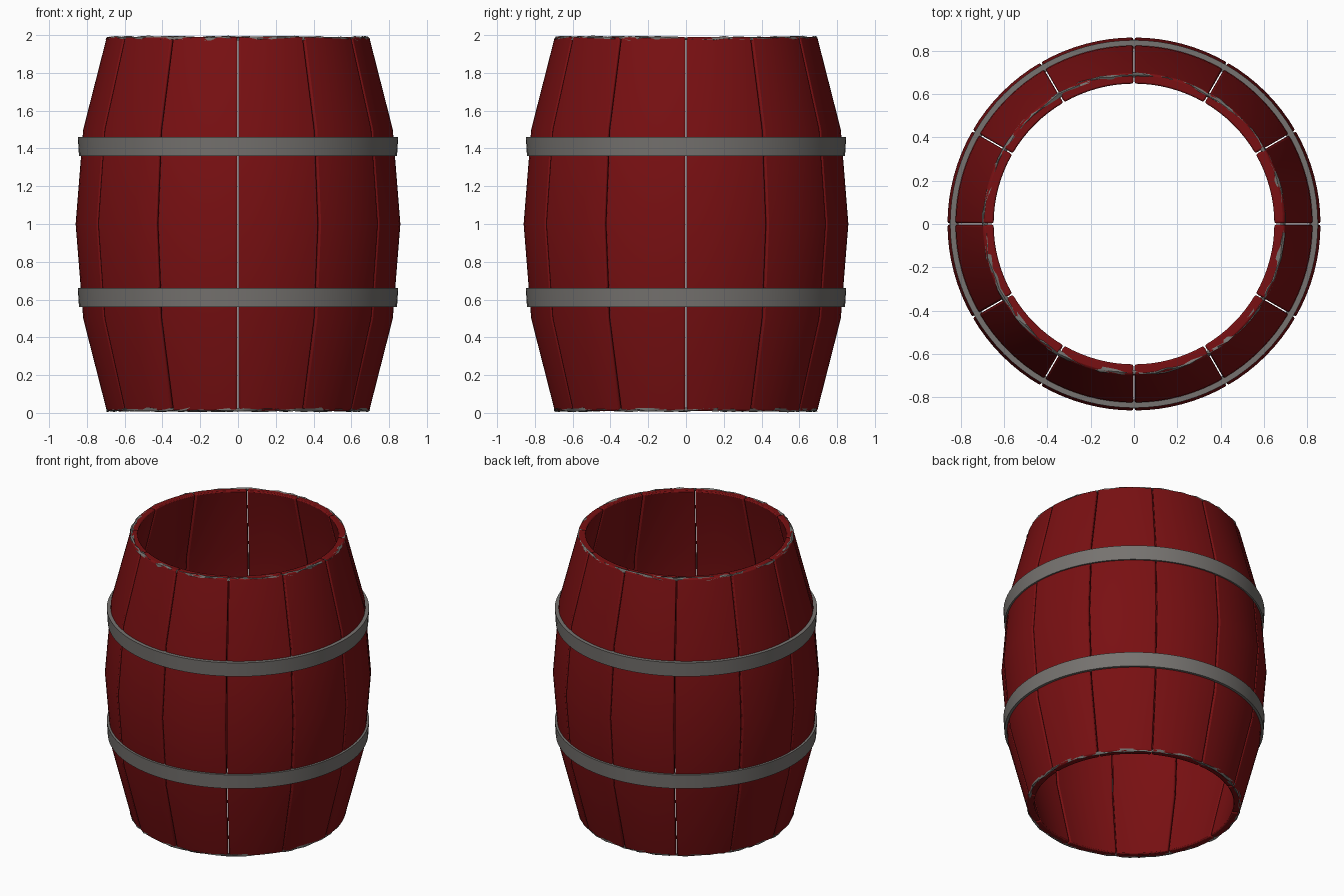
import bpy, bmesh, math, random

random.seed(4)
if "Cube" in bpy.data.objects:
    bpy.data.objects.remove(bpy.data.objects["Cube"])


def material(name, rgb):
    m = bpy.data.materials.new(name)
    m.use_nodes = True
    m.diffuse_color = (*rgb, 1)
    m.node_tree.nodes["Principled BSDF"].inputs["Base Color"].default_value = (*rgb, 1)
    return m


red = material("red_wood", (0.19, 0.005, 0.006))
grey = material("grey_metal", (0.18, 0.17, 0.16))

STAVES = 12
ARC = 8
# Outer radius of the barrel wall at each height
PROFILE = [(0.01, 0.695), (0.5, 0.82), (1.0, 0.86), (1.5, 0.82), (1.99, 0.695)]
WALL = 0.05


def finish(bm, name, mat, angle=40, bevel=0):
    bmesh.ops.recalc_face_normals(bm, faces=bm.faces)
    mesh = bpy.data.meshes.new(name)
    bm.to_mesh(mesh)
    bm.free()
    mesh.materials.append(mat)
    obj = bpy.data.objects.new(name, mesh)
    bpy.context.collection.objects.link(obj)
    if bevel:
        mod = obj.modifiers.new("rounded_edges", "BEVEL")
        mod.width = bevel
        mod.segments = 2
        mod.limit_method = "ANGLE"
        mod.angle_limit = math.radians(50)
    bpy.ops.object.select_all(action="DESELECT")
    obj.select_set(True)
    bpy.context.view_layer.objects.active = obj
    bpy.ops.object.shade_smooth_by_angle(angle=math.radians(angle))
    return obj


def polar(r, a, z):
    return (r * math.cos(a), r * math.sin(a), z)


def skin(bm, loops, closed):
    """Join neighbouring vertex loops with quads."""
    pairs = list(zip(loops, loops[1:]))
    if closed:
        pairs.append((loops[-1], loops[0]))
    for a, b in pairs:
        for i in range(len(a)):
            j = (i + 1) % len(a)
            bm.faces.new((a[i], a[j], b[j], b[i]))


def make_stave(index):
    """One curved plank: an arc-shaped section carried up the profile."""
    bm = bmesh.new()
    step = 2 * math.pi / STAVES
    loops = []
    for z, r in PROFILE:
        gap = 0.003 / r
        angles = [index * step + gap + (step - 2 * gap) * k / ARC for k in range(ARC + 1)]
        section = [polar(r, a, z) for a in angles]
        section += [polar(r - WALL, a, z) for a in reversed(angles)]
        loops.append([bm.verts.new(p) for p in section])
    skin(bm, loops, False)
    # Quad strips close both plank ends
    n = 2 * ARC + 1
    for loop in (loops[0], loops[-1]):
        for k in range(ARC):
            bm.faces.new((loop[k], loop[k + 1], loop[n - k - 1], loop[n - k]))
    finish(bm, f"stave_{index + 1}", red, bevel=0.009)


def make_ring(name, section, segments, jitter=0.0):
    """Closed ring swept from an (r, z) section, optionally ragged."""
    bm = bmesh.new()
    loops = []
    for k in range(segments):
        a = 2 * math.pi * k / segments
        loops.append([bm.verts.new(polar(r + random.uniform(-jitter, jitter), a,
                                         z + random.uniform(-jitter, jitter)))
                      for r, z in section])
    skin(bm, loops, True)
    return finish(bm, name, grey, angle=30)


for i in range(STAVES):
    make_stave(i)

# Two flat hoops around the belly
for label, z in (("lower", 0.56), ("upper", 1.36)):
    make_ring(f"{label}_hoop", [(0.842, z), (0.848, z + 0.1), (0.81, z + 0.1), (0.81, z)], 96)

# Thin ragged trims half sunk into the two rims
for label, z, s in (("bottom", 0.0, 1), ("top", 2.0, -1)):
    section = [(0.689, z + s * 0.009), (0.695, z + s * 0.014),
               (0.697, z + s * 0.024), (0.680, z + s * 0.024), (0.678, z + s * 0.013)]
    make_ring(f"{label}_rim_trim", section, 84, 0.006)
